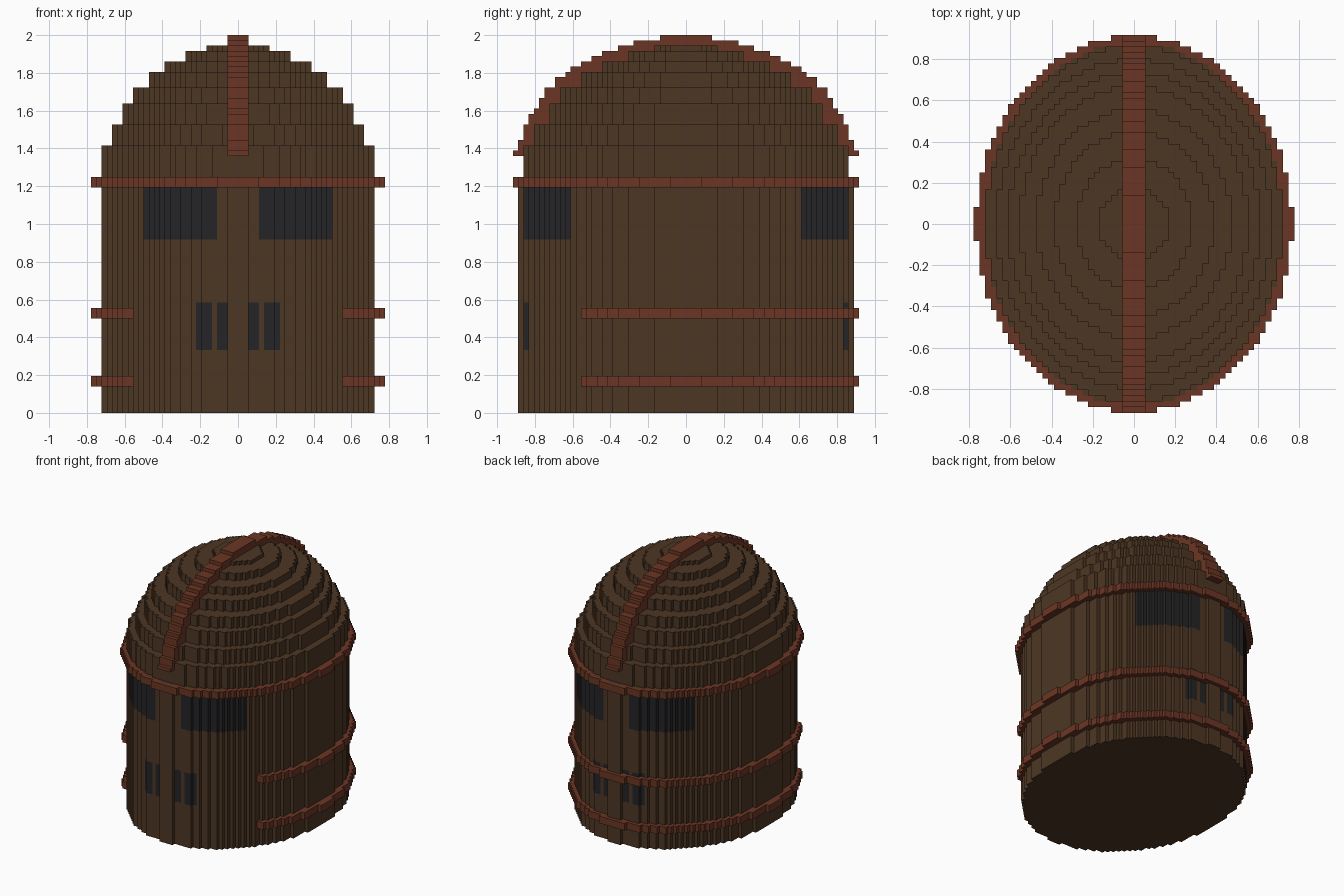
import bpy, bmesh, math
from mathutils import Vector

if "Cube" in bpy.data.objects:
    bpy.data.objects.remove(bpy.data.objects["Cube"])

U = 2 / 72  # one block


def material(name, rgb):
    m = bpy.data.materials.new(name)
    m.diffuse_color = (*rgb, 1)
    m.use_nodes = True
    m.node_tree.nodes["Principled BSDF"].inputs["Base Color"].default_value = m.diffuse_color
    return m


WOOD = material("dark brown wood", (0.073, 0.037, 0.017))
RUST = material("rusty red band", (0.148, 0.037, 0.018))
BLACK = material("charcoal window", (0.018, 0.018, 0.020))


class Part:
    """Collects outward-facing quads given in block units."""

    def __init__(self, name, *mats):
        self.name, self.mats, self.bm = name, mats, bmesh.new()

    def quad(self, pts, normal, mat=0):
        p = [Vector(q) * U for q in pts]
        n = (p[1] - p[0]).cross(p[2] - p[1])
        if n.length < 1e-9:
            return
        if n.dot(Vector(normal)) < 0:
            p.reverse()
        f = self.bm.faces.new([self.bm.verts.new(q) for q in p])
        f.material_index = mat

    def finish(self):
        bmesh.ops.remove_doubles(self.bm, verts=self.bm.verts, dist=1e-5)
        me = bpy.data.meshes.new(self.name)
        self.bm.to_mesh(me)
        self.bm.free()
        for m in self.mats:
            me.materials.append(m)
        ob = bpy.data.objects.new(self.name, me)
        bpy.context.collection.objects.link(ob)


def half(oval, i):
    """Half depth in whole blocks of a stepped oval at column i."""
    a, b = oval
    x = abs(i + 0.5)
    return math.floor(b * math.sqrt(1 - (x / a) ** 2) + 0.5) if a and x < a else 0


def slab(part, zs, outer, top=None, bottom=None, core=None, front=-99, paint=None):
    """Stepped oval slab; top and bottom leave out the oval of the next part."""
    def span(i):
        h = half(outer, i)
        return (max(-h, front) if h else 0), h

    n = math.ceil(outer[0]) + 1
    for i in range(-n, n):
        lo, hi = span(i)
        nlo, nhi = span(i + 1)
        open_front = core is None or lo < -half(core, i)
        for z0, z1 in zip(zs, zs[1:]):
            def mat(c):
                return paint(c, z0) if paint else 0
            # front and back walls
            if hi:
                for y, s in ((lo, -1), (hi, 1)):
                    if s > 0 or open_front:
                        part.quad([(i, y, z0), (i + 1, y, z0), (i + 1, y, z1), (i, y, z1)],
                                  (0, s, 0), mat(i))
            # side walls of each step
            right = hi > nhi
            for ya, yb in ((lo, nlo), (hi, nhi)):
                part.quad([(i + 1, ya, z0), (i + 1, yb, z0), (i + 1, yb, z1), (i + 1, ya, z1)],
                          (1 if right else -1, 0, 0), mat(i if right else i + 1))
        # ledges
        for z, hole, s in ((zs[-1], top, 1), (zs[0], bottom, -1)):
            if hole is None:
                continue
            h = half(hole, i)
            for ya, yb in ((lo, -h), (h, hi)):
                if yb > ya:
                    part.quad([(i, ya, z), (i + 1, ya, z), (i + 1, yb, z), (i, yb, z)], (0, 0, s))


NONE = (0, 0)
BODY = (26, 31.6)
HOOP = (27.6, 32.8)
# dome tiers: top height, half width, half depth
TIERS = [(51, 26, 31), (55, 24, 28.8), (59, 22, 26.4), (62, 20, 24),
         (65, 17, 20), (67, 14, 16.2), (69, 10, 11.4), (70, 6, 6.7)]


def window_paint(i, z):
    c = i if i >= 0 else -i - 1
    big = z == 33 and 4 <= c < 18
    small = z == 12 and (2 <= c < 4 or 5 <= c < 8)
    return 1 if big or small else 0


# body with painted windows on front and back
body = Part("body", WOOD, BLACK)
slab(body, [0, 12, 21, 33, 43, 45], BODY, top=TIERS[0][1:], bottom=NONE, paint=window_paint)
body.finish()

# stepped dome
dome = Part("dome", WOOD)
z0 = 45
for k, (z1, a, b) in enumerate(TIERS):
    nxt = TIERS[k + 1][1:] if k + 1 < len(TIERS) else NONE
    slab(dome, [z0, z1], (a, b), top=nxt)
    z0 = z1
dome.finish()

# hoops: the two lower ones stay open at the front
for name, z, front in (("lower_hoop", 5, -20), ("middle_hoop", 18, -20), ("top_hoop", 43, -99)):
    hoop = Part(name, RUST)
    slab(hoop, [z, z + 2], HOOP, top=BODY, bottom=BODY, core=BODY, front=front)
    hoop.finish()

# ridge strap over the dome: top height, half length
STRAP = [(50, 33), (52, 32), (55, 31), (57, 30), (58, 29), (60, 28), (62, 27), (64, 25),
         (65, 23), (66, 22), (67, 20), (68, 18), (69, 16), (70, 13), (71, 10), (72, 5)]
strap = Part("ridge_strap", RUST)
heights = sorted({z for z, _ in STRAP} | {t[0] for t in TIERS})
z0 = 49
for z1 in heights:
    y = next(l for z, l in STRAP if z >= z1)
    above = next((l for z, l in STRAP if z > z1), 0)
    inner = next((half(t[1:], 1) for t in TIERS if t[0] >= z1), 0)
    for s in (-1, 1):
        strap.quad([(-2, s * y, z0), (2, s * y, z0), (2, s * y, z1), (-2, s * y, z1)], (0, s, 0))
        strap.quad([(-2, s * above, z1), (2, s * above, z1), (2, s * y, z1), (-2, s * y, z1)],
                   (0, 0, 1))
        if y > inner:
            for x in (-2, 2):
                strap.quad([(x, s * inner, z0), (x, s * y, z0), (x, s * y, z1), (x, s * inner, z1)],
                           (x, 0, 0))
        if z0 == 49:
            strap.quad([(-2, s * inner, 49), (2, s * inner, 49), (2, s * y, 49), (-2, s * y, 49)],
                       (0, 0, -1))
    z0 = z1
strap.finish()
